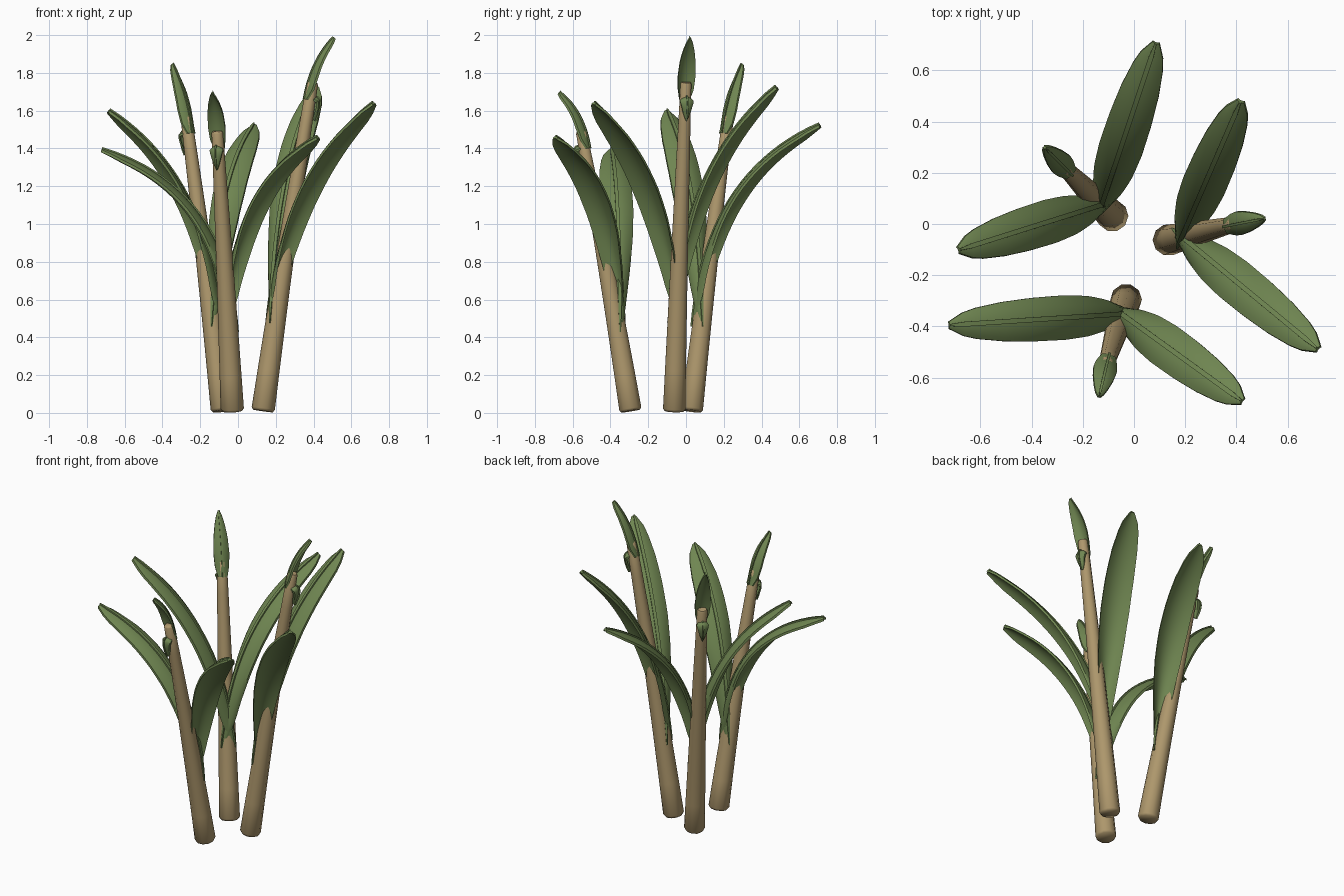
import bpy, bmesh, math
from mathutils import Vector as V

if "Cube" in bpy.data.objects:
    bpy.data.objects.remove(bpy.data.objects["Cube"])


def material(name, rgb):
    m = bpy.data.materials.new(name)
    m.diffuse_color = (*rgb, 1)
    m.use_nodes = True
    m.node_tree.nodes["Principled BSDF"].inputs["Base Color"].default_value = m.diffuse_color
    return m


GREEN = material("leaf green", (0.16, 0.238, 0.083))
TAN = material("stem tan", (0.42, 0.31, 0.15))


def skin(name, rings, mat, angle):
    """Closed tube through equal-length rings of points."""
    bm = bmesh.new()
    rows = [[bm.verts.new(p) for p in ring] for ring in rings]
    n = len(rows[0])
    for a, b in zip(rows, rows[1:]):
        for i in range(n):
            j = (i + 1) % n
            bm.faces.new((a[i], a[j], b[j], b[i]))
    bm.faces.new(rows[0][::-1])
    bm.faces.new(rows[-1])
    bmesh.ops.recalc_face_normals(bm, faces=bm.faces)
    me = bpy.data.meshes.new(name)
    bm.to_mesh(me)
    bm.free()
    me.materials.append(mat)
    ob = bpy.data.objects.new(name, me)
    bpy.context.collection.objects.link(ob)
    bpy.ops.object.select_all(action='DESELECT')
    ob.select_set(True)
    bpy.context.view_layer.objects.active = ob
    bpy.ops.object.shade_smooth_by_angle(angle=math.radians(angle))


def bezier(a, b, c, t):
    return a * (1 - t) ** 2 + b * 2 * t * (1 - t) + c * t * t


def lookup(table, t):
    for (t0, v0), (t1, v1) in zip(table, table[1:]):
        if t <= t1:
            return v0 + (v1 - v0) * (t - t0) / (t1 - t0)
    return table[-1][1]


# Half-width along the blade, and how deeply its margins fold down
BLADE = [(0, .12), (.1, .38), (.25, .68), (.4, .9), (.55, 1), (.7, .98),
         (.82, .88), (.92, .68), (.97, .46), (1, .16)]
FOLD = [(0, .1), (.12, .45), (.3, .5), (.6, .38), (.9, .27), (1, .08)]
BUD = [(0, .6), (.15, .9), (.35, 1), (.6, .88), (.8, .62), (.93, .35), (1, .1)]


def leaf(name, a, b, c, half, thick, side, blade=BLADE, steps=22):
    """Arched blade with a raised midrib, swept along a curve."""
    rings = []
    for k in range(steps + 1):
        t = k / steps
        p = bezier(a, b, c, t)
        tan = ((b - a) * (1 - t) + (c - b) * t).normalized()
        up = tan.cross(side).normalized()
        w = half * lookup(blade, t)
        fold = half * lookup(FOLD, t)
        rib = min(half * .11, w * .28)
        us = [-1, -.8, -.55, -.3, .3, .55, .8, 1]

        def at(x, h):
            return p + side * x + up * (h - fold * (x / w) ** 2)

        top = [at(u * w, 0) for u in us[:4]]
        top += [at(-rib, 0), at(-rib, thick * .6), at(rib, thick * .6), at(rib, 0)]
        top += [at(u * w, 0) for u in us[4:]]
        under = [at(u * w, -thick) for u in (1, .8, .55, .3, 0, -.3, -.55, -.8, -1)]
        rings.append(top + under)
    skin(name, rings, GREEN, 40)


def stem(name, a, b, c, r0, r1, sides=10):
    rings = []
    # (position along the stem, radius factor); rounded rims
    for t, s in [(0, .85), (.008, 1)] + [(k / 8, 1) for k in range(1, 8)] + [(.995, 1), (1, .85)]:
        p = bezier(a, b, c, t)
        q = ((b - a) * (1 - t) + (c - b) * t).normalized()
        e = q.cross(V((0, 1, 0))).normalized()
        g = q.cross(e)
        r = (r0 + (r1 - r0) * t) * s
        rings.append([p + (e * math.cos(i * math.tau / sides) + g * math.sin(i * math.tau / sides)) * r
                      for i in range(sides)])
    skin(name, rings, TAN, 60)


# Each plant: stem base, stem top, bud tip, leaf root height,
# then two leaves as (tip, run of bend, rise of bend)
PLANTS = {
    "front": ((-.03, -.293, .01), (-.11, -.555, 1.49), (-.135, -.67, 1.70), .42,
              [((-.72, -.395, 1.40), .07, .79), ((.42, -.69, 1.465), .10, .76)]),
    "left": ((-.082, .03, .01), (-.275, .225, 1.57), (-.345, .295, 1.85), .45,
             [((.085, .705, 1.53), .10, .75), ((-.68, -.10, 1.605), .12, .70)]),
    "right": ((.132, -.063, .01), (.395, 0, 1.75), (.505, .02, 1.99), .47,
              [((.415, .475, 1.73), .14, .68), ((.715, -.485, 1.645), .15, .66)]),
}

for label, (base, top, tip, root, leaves) in PLANTS.items():
    base, top, tip = V(base), V(top), V(tip)
    axis = top - base
    out = V((axis.x, axis.y, 0)).normalized()
    mid = (base + top) / 2 - out * .012
    stem(label + "_stem", base, mid, top, .062, .03)

    # Two long arching leaves clasping the inner side of the stem
    heart = bezier(base, mid, top, root / top.z)
    for i, (end, run, rise) in enumerate(leaves):
        end = V(end)
        d = end - heart
        flat = V((d.x, d.y, 0)).normalized()
        start = heart - flat * .045 - out * .012
        d = end - start
        bend = start + V((d.x * run, d.y * run, d.z * rise))
        leaf(f"{label}_leaf_{i + 1}", start, bend, end, .087, .014,
             V((-flat.y, flat.x, 0)))

    # Young leaf on the stem tip and the small curled sheath below it
    side = V((-out.y, out.x, 0))
    a = top - axis.normalized() * .09 - out * .032
    leaf(label + "_young_leaf", a, a + V((0, 0, .2)) + out * .035, tip,
         .047, .012, side, BUD, 14)
    s = top - axis.normalized() * .08
    leaf(label + "_sheath", s, s + out * .09 + V((0, 0, .02)),
         s + out * .025 - V((0, 0, .125)), .038, .012, side, BUD, 10)
